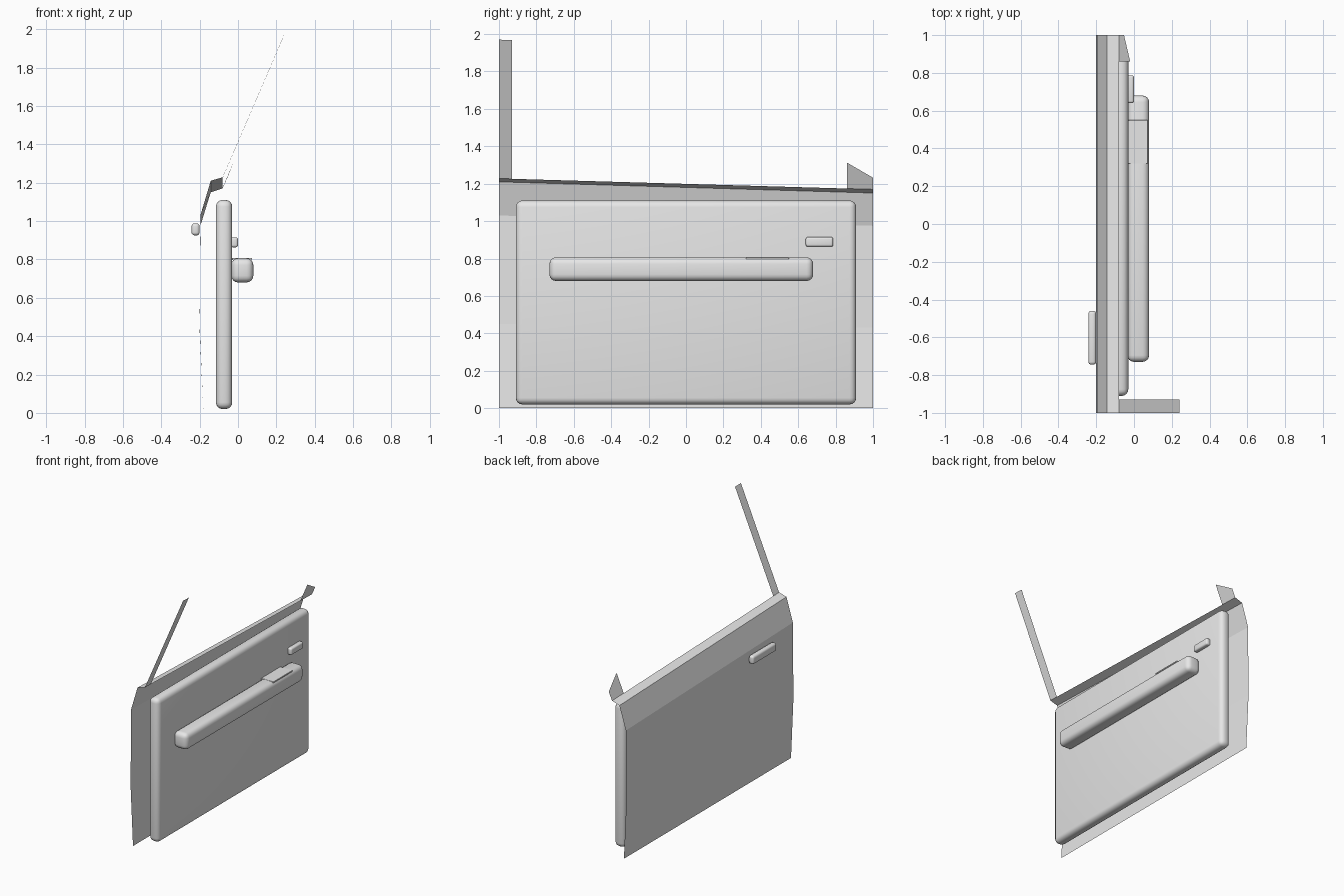
import bpy, bmesh

if "Cube" in bpy.data.objects:
    bpy.data.objects.remove(bpy.data.objects["Cube"])

grey = bpy.data.materials.new("light grey")
grey.diffuse_color = (0.8, 0.8, 0.8, 1)
grey.use_nodes = True
grey.node_tree.nodes["Principled BSDF"].inputs["Base Color"].default_value = grey.diffuse_color


def make_object(name, bm):
    me = bpy.data.meshes.new(name)
    bm.to_mesh(me)
    bm.free()
    me.materials.append(grey)
    ob = bpy.data.objects.new(name, me)
    bpy.context.collection.objects.link(ob)
    return ob


def rounded_box(name, x, y, z, radius, segments=4):
    """Box given by its (min, max) ranges with rounded edges."""
    bm = bmesh.new()
    bmesh.ops.create_cube(bm, size=1)
    for v in bm.verts:
        for i, (lo, hi) in enumerate((x, y, z)):
            v.co[i] = lo if v.co[i] < 0 else hi
    bmesh.ops.bevel(bm, geom=bm.edges[:], offset=radius, segments=segments,
                    profile=0.5, affect='EDGES')
    ob = make_object(name, bm)
    bpy.ops.object.select_all(action='DESELECT')
    ob.select_set(True)
    bpy.context.view_layer.objects.active = ob
    bpy.ops.object.shade_smooth_by_angle()
    return ob


def sheet(name, rows):
    """Thin skin joining successive rows of points."""
    bm = bmesh.new()
    vs = [[bm.verts.new(p) for p in r] for r in rows]
    for a, b in zip(vs, vs[1:]):
        bm.faces.new((a[0], b[0], b[1], a[1]))
    return make_object(name, bm)


# outer door skin: (x, z at y=-1, z at y=1), ending in the window sill
profile = [(-0.18, 0, 0), (-0.2, 0.45, 0.43), (-0.196, 1.03, 0.975),
           (-0.142, 1.21, 1.15), (-0.08, 1.228, 1.17)]
sheet("door_skin", [((x, -1, za), (x, 1, zb)) for x, za, zb in profile])

# window frame strips leaning inwards
sheet("rear_window_post", [((-0.08, -1, 1.228), (-0.08, -0.93, 1.226)),
                           ((0.24, -1, 1.97), (0.24, -0.93, 1.968))])
sheet("mirror_corner", [((-0.08, 0.86, 1.174), (-0.08, 1, 1.17)),
                        ((-0.02, 0.86, 1.313), (-0.053, 1, 1.232))])

# inner trim and fittings
rounded_box("inner_panel", (-0.115, -0.03), (-0.91, 0.91), (0.02, 1.11), 0.035)
rounded_box("armrest", (-0.035, 0.08), (-0.73, 0.68), (0.68, 0.806), 0.035)
rounded_box("switch_plate", (-0.03, 0.073), (0.32, 0.55), (0.797, 0.807), 0.001, 1)
rounded_box("inner_handle", (-0.04, 0.0), (0.64, 0.787), (0.863, 0.915), 0.012)
rounded_box("outer_handle", (-0.242, -0.2), (-0.745, -0.46), (0.925, 0.988), 0.016)
